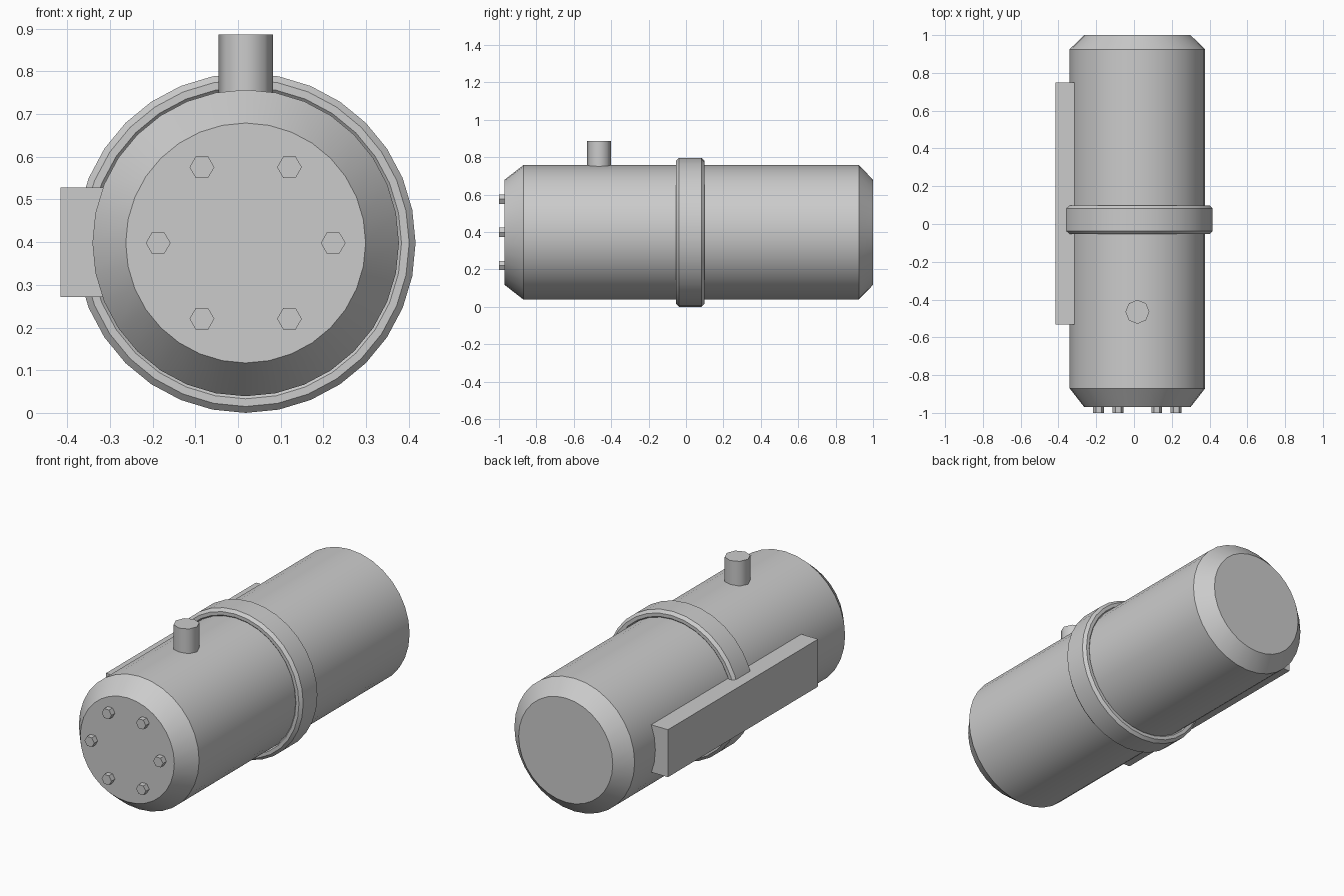
import bpy
import bmesh
from math import cos, sin, pi, radians
from mathutils import Matrix, Vector

if "Cube" in bpy.data.objects:
    bpy.data.objects.remove(bpy.data.objects["Cube"], do_unlink=True)

AXIS_X, AXIS_Z = 0.018, 0.398      # centre line of the tank, running along y

grey = bpy.data.materials.new("plain grey")
grey.use_nodes = True
grey.diffuse_color = (0.6, 0.6, 0.6, 1)
grey.node_tree.nodes["Principled BSDF"].inputs["Base Color"].default_value = grey.diffuse_color


def finish(name, bm, smooth_angle=0):
    """Turn a bmesh into an object, smooth below the given angle."""
    bmesh.ops.recalc_face_normals(bm, faces=bm.faces)
    for face in bm.faces:
        face.smooth = smooth_angle > 0
    for edge in bm.edges:
        edge.smooth = edge.calc_face_angle(0) < radians(smooth_angle)
    mesh = bpy.data.meshes.new(name)
    bm.to_mesh(mesh)
    bm.free()
    mesh.materials.append(grey)
    obj = bpy.data.objects.new(name, mesh)
    bpy.context.collection.objects.link(obj)
    return obj


def lathe(name, profile, sides, closed=False):
    """Sweep (radius, y) points round the tank axis; cap open profiles."""
    bm = bmesh.new()
    rings = []
    for radius, y in profile:
        rings.append([bm.verts.new((AXIS_X + radius * cos(2 * pi * i / sides), y,
                                    AXIS_Z + radius * sin(2 * pi * i / sides)))
                      for i in range(sides)])
    pairs = list(zip(rings, rings[1:]))
    if closed:
        pairs.append((rings[-1], rings[0]))
    else:
        bm.faces.new(rings[0])
        bm.faces.new(rings[-1])
    for a, b in pairs:
        for i in range(sides):
            j = (i + 1) % sides
            bm.faces.new((a[i], a[j], b[j], b[i]))
    return finish(name, bm, 30)


def cylinder(name, centre, radius, depth, sides, rotation, smooth_angle=0):
    bm = bmesh.new()
    bmesh.ops.create_cone(bm, cap_ends=True, segments=sides, radius1=radius,
                          radius2=radius, depth=depth,
                          matrix=Matrix.Translation(centre) @ rotation)
    return finish(name, bm, smooth_angle)


# Tank body with chamfered ends
lathe("tank_body", [(0.281, -0.97), (0.359, -0.87), (0.359, 0.925), (0.281, 1.0)], 32)

# Bevelled band round the middle
front, back, bevel = -0.053, 0.098, 0.015
inner, outer = 0.35, 0.398
lathe("middle_band", [
    (inner, front + bevel), (inner + bevel, front), (outer - bevel, front),
    (outer, front + bevel), (outer, back - bevel), (outer - bevel, back),
    (inner + bevel, back), (inner, back - bevel)], 32, closed=True)

# Upright pipe on top
cylinder("top_pipe", Vector((AXIS_X, -0.465, 0.785)), 0.0635, 0.202, 8,
         Matrix.Identity(4), 50)

# Long side plate
bm = bmesh.new()
bmesh.ops.create_cube(bm, size=1, matrix=Matrix.Translation((-0.336, 0.108, 0.4))
                      @ Matrix.Diagonal((0.16, 1.28, 0.256, 1)))
finish("side_plate", bm)

# Ring of hexagonal bolts on the front end; corners point sideways
turn = Matrix.Rotation(pi / 2, 4, "X") @ Matrix.Rotation(pi / 6, 4, "Z")
for i in range(6):
    angle = i * pi / 3
    spot = Vector((AXIS_X + 0.205 * cos(angle), -0.98, AXIS_Z + 0.205 * sin(angle)))
    bolt = cylinder(f"front_bolt_{i + 1}", spot, 0.029, 0.04, 6, turn)
